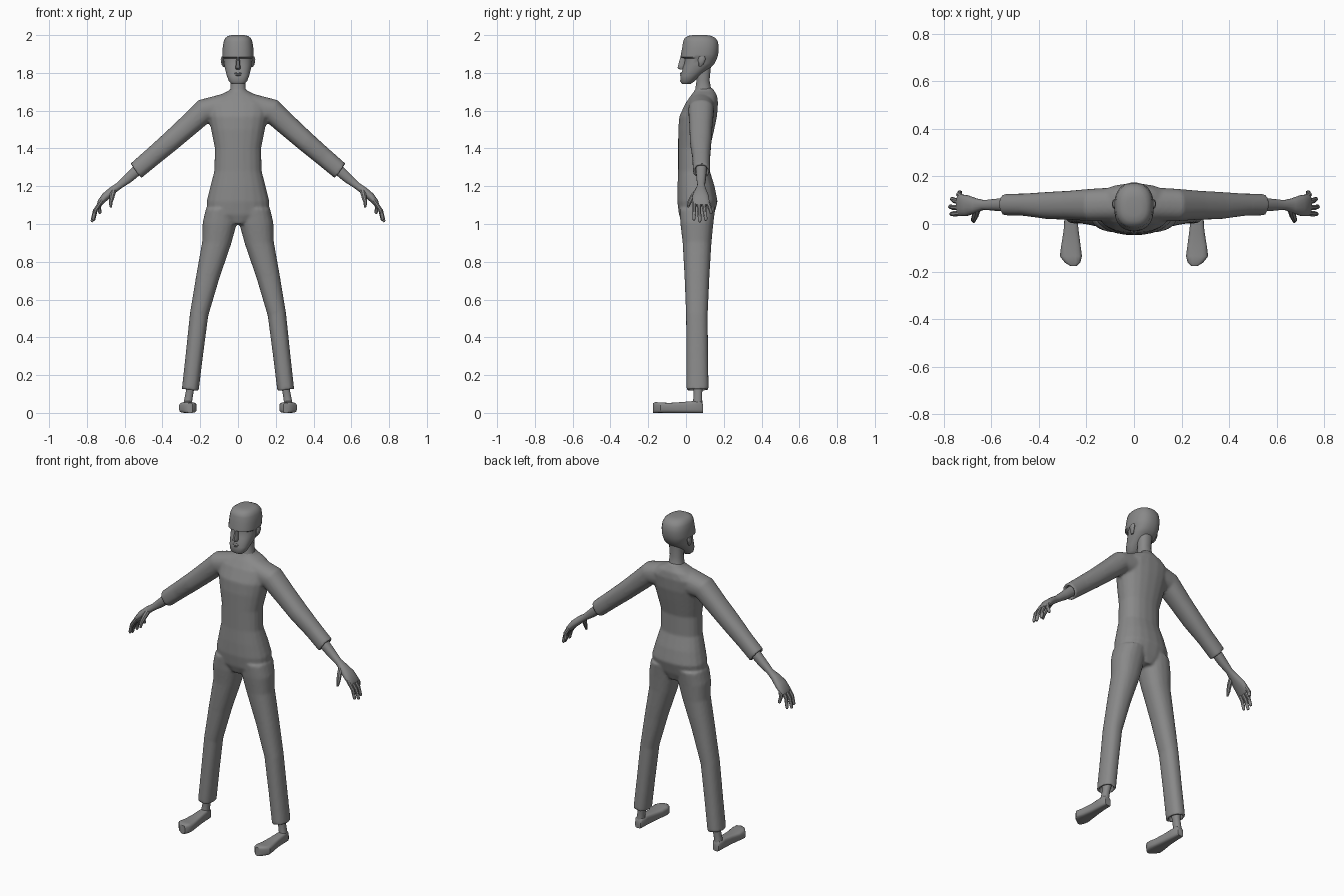
import bpy, bmesh, math
from mathutils import Vector

grey = bpy.data.materials.new("plain grey")
grey.diffuse_color = (0.25, 0.25, 0.25, 1)


def loft(bm, rings, n=20, p=2.3):
    """Skin a list of (centre, half_axis_u, half_axis_v) superellipse rings."""
    loops = []
    for c, u, v in rings:
        loop = []
        for i in range(n):
            a = 2 * math.pi * (i + 0.5) / n
            ca, sa = math.cos(a), math.sin(a)
            ca = math.copysign(abs(ca) ** (2 / p), ca)
            sa = math.copysign(abs(sa) ** (2 / p), sa)
            loop.append(bm.verts.new(Vector(c) + Vector(u) * ca + Vector(v) * sa))
        loops.append(loop)
    for a, b in zip(loops, loops[1:]):
        for i in range(n):
            j = (i + 1) % n
            bm.faces.new((a[i], a[j], b[j], b[i]))
    bm.faces.new(loops[0][::-1])
    bm.faces.new(loops[-1])


def limb(rows, side=1):
    """Rows of (x, z, half width, y front, y back, tilt in degrees) to rings."""
    out = []
    for x, z, w, y0, y1, t in rows:
        t = math.radians(t)
        out.append(((side * x, (y0 + y1) / 2, z),
                    (side * w * math.cos(t), 0, w * math.sin(t)),
                    (0, (y1 - y0) / 2, 0)))
    return out


def column(rows):
    """Rows of (z, half width, y front, y back) on the centre line."""
    return limb([(0, z, w, a, b, 0) for z, w, a, b in rows])


def tube(bm, pts, radii, n=8):
    """Round tube along a path, for fingers."""
    pts = [Vector(q) for q in pts]
    rings = []
    for i, q in enumerate(pts):
        d = (pts[min(i + 1, len(pts) - 1)] - pts[max(i - 1, 0)]).normalized()
        u = d.cross(Vector((0, 1, 0))).normalized()
        rings.append((q, u * radii[i], d.cross(u) * radii[i]))
    loft(bm, rings, n, 2)


def finish(name, bm, mirror=False, angle=40):
    bmesh.ops.recalc_face_normals(bm, faces=bm.faces[:])
    me = bpy.data.meshes.new(name)
    bm.to_mesh(me)
    bm.free()
    me.materials.append(grey)
    ob = bpy.data.objects.new(name, me)
    bpy.context.collection.objects.link(ob)
    bpy.ops.object.select_all(action='DESELECT')
    ob.select_set(True)
    bpy.context.view_layer.objects.active = ob
    bpy.ops.object.shade_smooth_by_angle(angle=math.radians(angle))
    if mirror:
        m = ob.modifiers.new("mirror", 'MIRROR')
        m.use_mirror_merge = False
    return ob


# Suit: torso, sleeves and trouser legs fused into one smooth skin
bm = bmesh.new()
loft(bm, column([(1.00, .06, -.02, .13), (1.05, .165, -.038, .15),
                 (1.12, .167, -.047, .168), (1.20, .147, -.046, .152),
                 (1.28, .126, -.042, .127), (1.40, .123, -.042, .127),
                 (1.50, .143, -.042, .15), (1.57, .158, -.036, .165),
                 (1.64, .165, -.003, .170), (1.68, .105, .025, .165),
                 (1.705, .05, .045, .15), (1.72, .038, .05, .14)]))
for s in (1, -1):
    # sleeve, with a hollow cuff
    loft(bm, limb([(.07, 1.615, .075, .01, .155, 78), (.18, 1.598, .065, .012, .148, 63),
                   (.27, 1.515, .058, .018, .14, 52), (.36, 1.435, .054, .02, .135, 54),
                   (.46, 1.35, .05, .034, .128, 54), (.542, 1.28, .048, .036, .127, 54),
                   (.542, 1.28, .034, .05, .113, 54), (.52, 1.297, .034, .05, .113, 54)], s))
    # trouser leg, with a hollow hem
    loft(bm, limb([(.085, 1.08, .086, -.035, .155, 0), (.098, 1.0, .09, -.03, .145, 3),
                   (.113, .9, .077, -.018, .135, 5), (.16, .72, .062, -.008, .124, 7),
                   (.206, .52, .049, 0, .115, 7), (.232, .3, .046, .002, .117, 7),
                   (.253, .12, .045, .002, .12, 4), (.253, .12, .032, .016, .106, 4),
                   (.250, .15, .032, .016, .106, 4)], s))
suit = finish("suit", bm)
r = suit.modifiers.new("fuse", 'REMESH')
r.mode = 'VOXEL'
r.voxel_size = 0.008
r.use_smooth_shade = True
sm = suit.modifiers.new("soften", 'SMOOTH')
sm.factor, sm.iterations = 0.5, 4

# Neck
bm = bmesh.new()
loft(bm, column([(1.67, .06, .035, .15), (1.71, .042, .048, .135),
                 (1.76, .039, .055, .125), (1.86, .042, .05, .135)]), 16)
finish("neck", bm)

# Head: jaw, eye hollow under a brow edge, domed skull
bm = bmesh.new()
loft(bm, column([(1.742, .034, -.022, .025), (1.755, .048, -.031, .045),
                 (1.785, .060, -.029, .075), (1.815, .067, -.02, .115),
                 (1.835, .072, -.015, .138), (1.85, .075, -.008, .152),
                 (1.875, .077, -.006, .164), (1.884, .083, -.029, .167),
                 (1.898, .083, -.028, .171), (1.93, .082, -.021, .174),
                 (1.965, .077, -.016, .17), (1.985, .068, -.008, .156),
                 (1.996, .052, .012, .135), (2.0, .03, .035, .11)]), 24, 2.4)
finish("head", bm)

# Nose and mouth
bm = bmesh.new()
loft(bm, column([(1.818, .011, -.034, .0), (1.826, .015, -.047, .0),
                 (1.838, .013, -.044, .0), (1.888, .008, -.030, .01)]), 8, 2)
finish("nose", bm)
bm = bmesh.new()
loft(bm, column([(1.784, .015, -.030, 0), (1.789, .022, -.034, 0), (1.793, .023, -.030, 0),
                 (1.797, .022, -.033, 0), (1.803, .014, -.027, 0)]), 12, 2)
finish("lips", bm)

# Ears
bm = bmesh.new()
loft(bm, limb([(.074, 1.832, .006, .066, .08, 0), (.08, 1.845, .008, .066, .092, 0),
               (.083, 1.872, .009, .064, .104, 0), (.082, 1.886, .006, .07, .1, 0)]), 10)
finish("ear", bm, True)

# Forearm and palm
bm = bmesh.new()
loft(bm, limb([(.52, 1.297, .03, .052, .11, 52), (.58, 1.243, .026, .055, .106, 50),
               (.63, 1.203, .019, .06, .1, 48), (.665, 1.178, .021, .047, .108, 42),
               (.70, 1.147, .022, .034, .121, 38), (.728, 1.115, .017, .032, .125, 35),
               (.738, 1.098, .011, .036, .122, 35)]), 16)
finish("forearm", bm, True)

# Fingers: base y, knuckle x shift, tip position
bm = bmesh.new()
for y, tip in ((.044, (.768, .042, 1.02)), (.067, (.774, .073, 1.01)),
               (.091, (.765, .106, 1.018)), (.112, (.73, .135, 1.055))):
    base = Vector((.722, y, 1.122))
    t = Vector(tip)
    mid = (base + t) / 2 + Vector((.01, 0, .003))
    tube(bm, [base, mid, t + (mid - t) * .12, t], [.012, .0115, .009, .005])
tube(bm, [(.66, .062, 1.175), (.667, .035, 1.145), (.674, .018, 1.115), (.673, .010, 1.088)],
     [.016, .014, .011, .006])
finish("fingers", bm, True)

# Ankle
bm = bmesh.new()
loft(bm, limb([(.265, .03, .024, .035, .088, 0), (.264, .065, .022, .038, .086, 0),
               (.256, .11, .021, .04, .086, 0), (.248, .17, .028, .03, .095, 0)]), 14)
finish("ankle", bm, True)

# Foot: flat sole, narrow heel, wide blunt toe
bm = bmesh.new()
foot = [(.09, .265, .019, .045), (.08, .265, .025, .062), (.03, .265, .027, .062),
        (-.03, .264, .032, .057), (-.09, .265, .041, .053), (-.135, .265, .047, .056),
        (-.162, .258, .033, .057), (-.176, .254, .014, .052)]
loft(bm, [((x, y, h / 2), (w, 0, 0), (0, 0, h / 2)) for y, x, w, h in foot], 16, 4)
finish("foot", bm, True)
